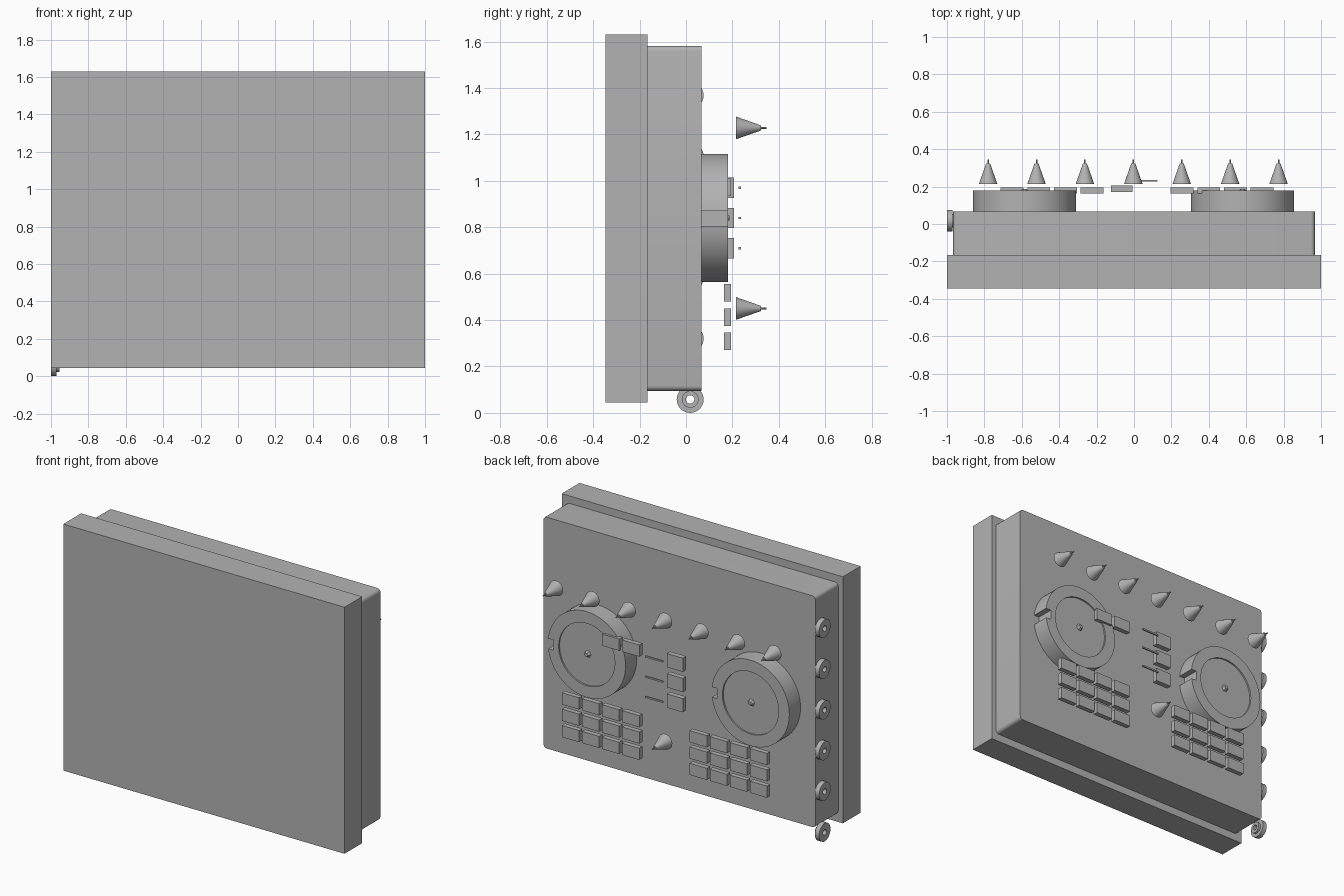
import bpy, bmesh, math
from mathutils import Matrix, Vector

if "Cube" in bpy.data.objects:
    bpy.data.objects.remove(bpy.data.objects["Cube"])

grey = bpy.data.materials.new("plain grey")
grey.use_nodes = True
GREY = (0.45, 0.45, 0.45, 1)
grey.diffuse_color = GREY
grey.node_tree.nodes["Principled BSDF"].inputs["Base Color"].default_value = GREY


def finish(name, bm, smooth=False):
    bmesh.ops.recalc_face_normals(bm, faces=bm.faces)
    mesh = bpy.data.meshes.new(name)
    bm.to_mesh(mesh)
    bm.free()
    mesh.materials.append(grey)
    ob = bpy.data.objects.new(name, mesh)
    bpy.context.collection.objects.link(ob)
    if smooth:
        bpy.ops.object.select_all(action="DESELECT")
        ob.select_set(True)
        bpy.context.view_layer.objects.active = ob
        bpy.ops.object.shade_smooth_by_angle(angle=math.radians(35))
    return ob


def box(name, lo, hi, bevel=0):
    lo, hi = Vector(lo), Vector(hi)
    bm = bmesh.new()
    bmesh.ops.create_cube(bm, size=1, matrix=Matrix.Translation((lo + hi) / 2)
                          @ Matrix.Diagonal((*(hi - lo), 1)))
    if bevel:  # round only the edges that run front to back
        edges = [e for e in bm.edges if abs(e.verts[0].co.y - e.verts[1].co.y) > 0.01]
        bmesh.ops.bevel(bm, geom=edges, offset=bevel, segments=4, profile=0.5, affect="EDGES")
    return finish(name, bm, bevel > 0)


def lathe(name, profile, centre, axis="y", sides=48, closed=False):
    """Spin (radius, distance) pairs about the y or x axis."""
    bm = bmesh.new()
    verts = [bm.verts.new((r, 0, d)) for r, d in profile]
    pairs = list(zip(verts, verts[1:] + verts[:1])) if closed else list(zip(verts, verts[1:]))
    edges = [bm.edges.new(p) for p in pairs]
    bmesh.ops.spin(bm, geom=verts + edges, cent=(0, 0, 0), axis=(0, 0, 1),
                   angle=math.tau, steps=sides)
    bmesh.ops.remove_doubles(bm, verts=bm.verts, dist=1e-5)
    turn = Matrix.Rotation(-math.pi / 2, 4, "X") if axis == "y" else Matrix.Rotation(math.pi / 2, 4, "Y")
    bmesh.ops.transform(bm, matrix=Matrix.Translation(centre) @ turn, verts=bm.verts)
    return finish(name, bm, sides > 8)


# Case
box("front_panel", (-1, -0.346, 0.045), (1, -0.166, 1.63))
box("case_body", (-0.967, -0.166, 0.095), (0.967, 0.066, 1.582), 0.022)

# Turntable wheels: recessed top, notch on one side, small spindle
for side, x in (("right", -0.585), ("left", 0.58)):
    wheel = lathe(side + "_wheel", [(0, 0.06), (0.276, 0.06), (0.276, 0.18),
                                    (0.2, 0.18), (0.2, 0.17), (0, 0.17)], (x, 0, 0.84), sides=64)
    cutter = box(side + "_notch_cutter", (x + 0.237, 0.0, 0.805), (x + 0.35, 0.3, 0.87))
    cutter.hide_render = True
    cutter.hide_set(True)
    cut = wheel.modifiers.new("notch", "BOOLEAN")
    cut.object, cut.solver = cutter, "EXACT"
    bpy.context.view_layer.objects.active = wheel
    bpy.ops.object.modifier_apply(modifier=cut.name)
    bpy.data.objects.remove(cutter)
    lathe(side + "_spindle", [(0, 0.16), (0.03, 0.16), (0.012, 0.187), (0, 0.187)],
          (x, 0, 0.84), sides=6)


def pad(name, x, z):
    box(name, (x - 0.061, 0.163, z - 0.0375), (x + 0.061, 0.195, z + 0.0375))


# Pads: two groups of four by three, plus a pair over the left wheel
PITCH = 0.1427
for side, x0 in (("right", -0.652), ("left", 0.257)):
    for row, z in enumerate((0.518, 0.413, 0.308)):
        for col in range(4):
            pad(f"{side}_pad_{row}_{col}", x0 + col * PITCH, z)
for col in range(2):
    pad(f"upper_pad_{col}", 0.257 + col * PITCH, 0.972)

# Fader caps and their thin rails
for i, z in enumerate((0.97, 0.84, 0.71)):
    box(f"fader_cap_{i}", (-0.122, 0.172, z - 0.044), (-0.008, 0.206, z + 0.044))
    box(f"fader_rail_{i}", (0.0, 0.227, z - 0.005), (0.126, 0.236, z + 0.005))

# Cone knobs with a pin at the tip
KNOB = [(0, 0.215), (0.049, 0.215), (0.011, 0.323), (0.004, 0.323), (0.004, 0.346), (0, 0.346)]
for i in range(7):
    lathe(f"knob_{i}", KNOB, (-0.78 + i * 0.2588, 0, 1.228), sides=32)
lathe("lower_knob", KNOB, (-0.004, 0, 0.45), sides=32)

# Sockets down one side
SOCKET = [(0.018, 0), (0.058, 0), (0.058, 0.03), (0.036, 0.03), (0.036, 0.046), (0.018, 0.046)]
for i in range(6):
    lathe(f"socket_{i}", SOCKET, (-1, 0.018, 0.058 + i * 0.262), "x", 32, True)
